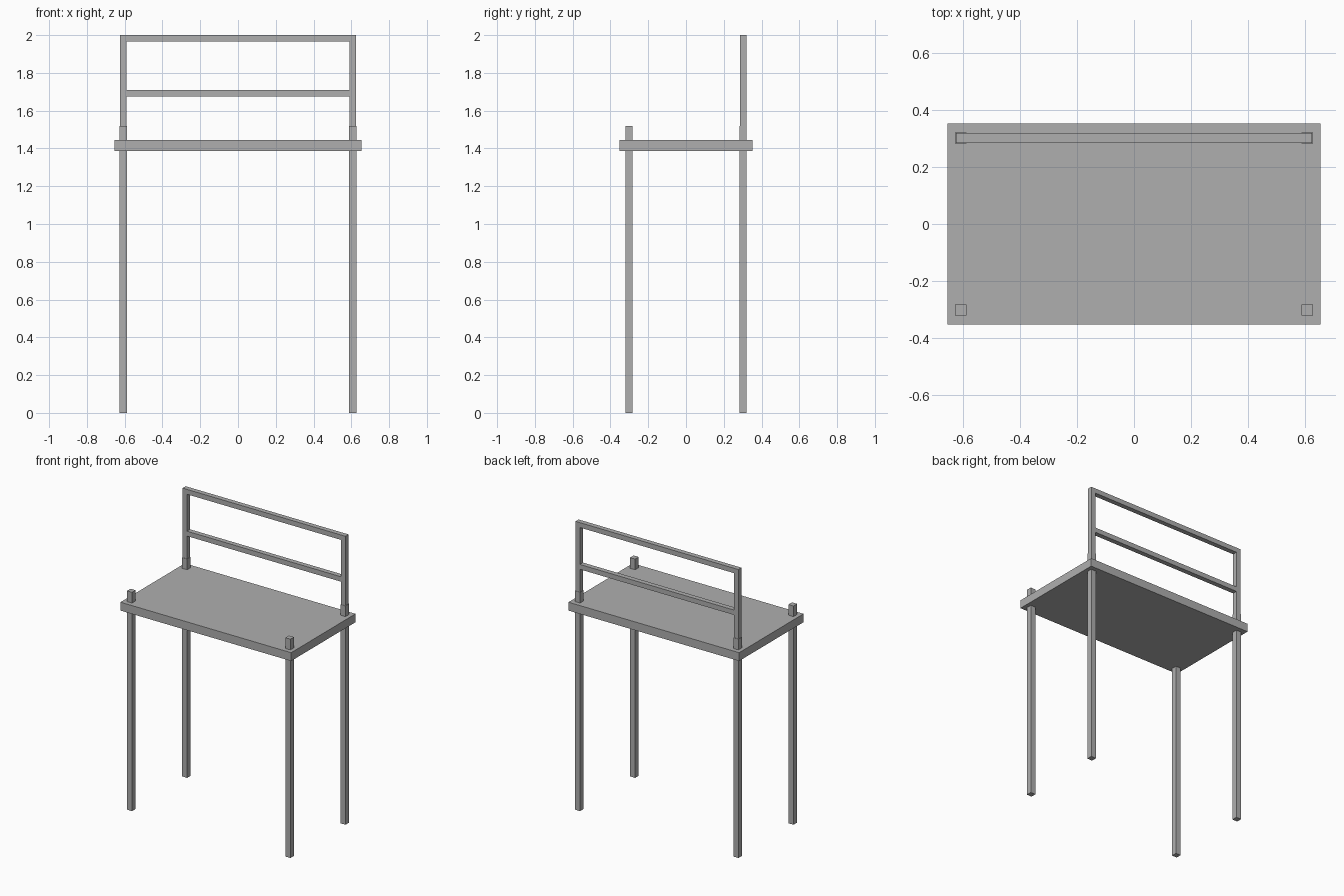
import bpy
import bmesh

cube = bpy.data.objects.get("Cube")
if cube:
    bpy.data.objects.remove(cube, do_unlink=True)

GREY = (0.43, 0.43, 0.43, 1.0)
grey = bpy.data.materials.new("plain grey")
grey.use_nodes = True
grey.diffuse_color = GREY
grey.node_tree.nodes["Principled BSDF"].inputs["Base Color"].default_value = GREY


def box(name, x, y, z):
    """Box spanning the given (low, high) range on each axis."""
    bm = bmesh.new()
    bmesh.ops.create_cube(bm, size=1)
    for v in bm.verts:
        for axis, (low, high) in enumerate((x, y, z)):
            v.co[axis] = high if v.co[axis] > 0 else low
    mesh = bpy.data.meshes.new(name)
    bm.to_mesh(mesh)
    bm.free()
    mesh.materials.append(grey)
    obj = bpy.data.objects.new(name, mesh)
    bpy.context.collection.objects.link(obj)
    return obj


def around(centre, width):
    return (centre - width / 2, centre + width / 2)


LEG_X, LEG_Y = 0.608, 0.302
LEG, BAR = 0.039, 0.034
LEG_TOP = 1.518

# Table top
box("table_top", (-0.655, 0.655), (-0.353, 0.353), (1.386, 1.444))

# Legs poking through the top, and slimmer posts on the back pair
for side, sx in (("left", 1), ("right", -1)):
    for end, sy in (("front", -1), ("back", 1)):
        box(f"{end}_{side}_leg", around(sx * LEG_X, LEG),
            around(sy * LEG_Y, LEG), (0, LEG_TOP))
    box(f"back_{side}_post", around(sx * LEG_X, BAR),
        around(LEG_Y, BAR), (LEG_TOP, 2))

# Rails between the back posts
inner = LEG_X - BAR / 2
for name, z in (("top_rail", 2 - BAR / 2), ("middle_rail", 1.693)):
    box(name, (-inner, inner), around(LEG_Y, BAR), around(z, BAR))
